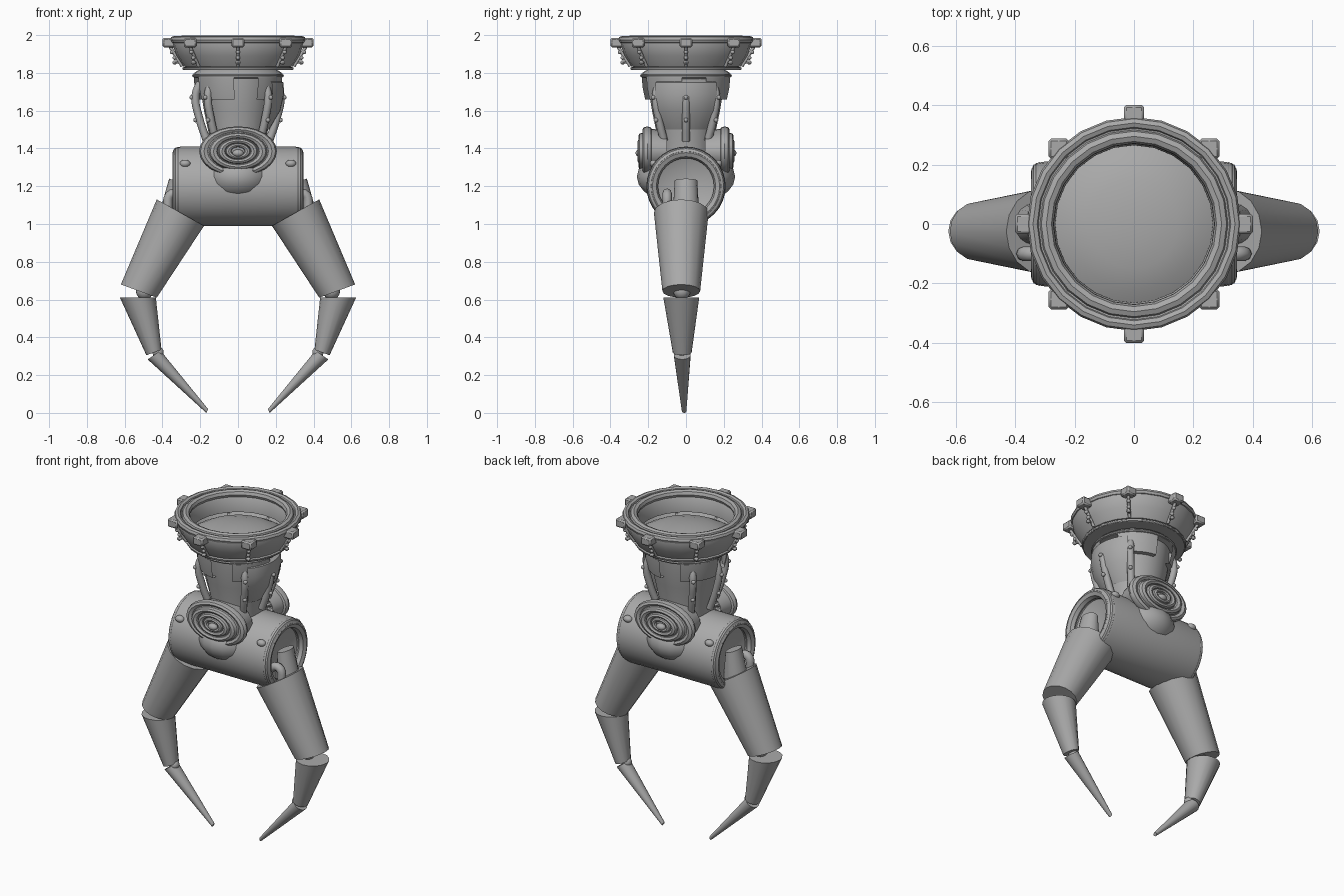
import bpy, bmesh, math
from mathutils import Vector, Matrix

if "Cube" in bpy.data.objects:
    bpy.data.objects.remove(bpy.data.objects["Cube"], do_unlink=True)

grey = bpy.data.materials.new("plain grey")
grey.use_nodes = True
grey.diffuse_color = (0.4, 0.4, 0.4, 1)
grey.node_tree.nodes["Principled BSDF"].inputs["Base Color"].default_value = (0.4, 0.4, 0.4, 1)


def finish(name, bm, angle=40):
    bmesh.ops.remove_doubles(bm, verts=bm.verts, dist=0.0005)
    bmesh.ops.recalc_face_normals(bm, faces=bm.faces)
    mesh = bpy.data.meshes.new(name)
    bm.to_mesh(mesh)
    bm.free()
    mesh.materials.append(grey)
    ob = bpy.data.objects.new(name, mesh)
    bpy.context.collection.objects.link(ob)
    bpy.ops.object.select_all(action='DESELECT')
    bpy.context.view_layer.objects.active = ob
    ob.select_set(True)
    bpy.ops.object.shade_smooth_by_angle(angle=math.radians(angle))
    return ob


def skin(name, rings, closed=True, caps=False, loop=False, angle=40):
    """Join successive rings of points with quads."""
    bm = bmesh.new()
    rows = [[bm.verts.new(p) for p in ring] for ring in rings]
    pairs = list(zip(rows, rows[1:])) + ([(rows[-1], rows[0])] if loop else [])
    for a, b in pairs:
        n = len(a)
        for i in range(n if closed else n - 1):
            j = (i + 1) % n
            bm.faces.new((a[i], a[j], b[j], b[i]))
    if caps:
        bm.faces.new(rows[0])
        bm.faces.new(rows[-1])
    return finish(name, bm, angle)


def lathe(name, profile, n=24, start=0, sweep=360, matrix=Matrix(), loop=False):
    """Turn a radius/height profile about the local z axis."""
    full = sweep == 360
    angles = [math.radians(start + sweep * i / n) for i in range(n if full else n + 1)]
    rings = [[matrix @ Vector((r * math.cos(a), r * math.sin(a), z)) for a in angles]
             for r, z in profile]
    return skin(name, rings, closed=full, loop=loop)


def torus(name, radius, tube, z=0, n=24, matrix=Matrix()):
    prof = [(radius + tube * math.cos(math.tau * i / 8), z + tube * math.sin(math.tau * i / 8))
            for i in range(8)]
    return lathe(name, prof, n, matrix=matrix, loop=True)


def ball(name, centre, scale):
    bm = bmesh.new()
    bmesh.ops.create_uvsphere(bm, u_segments=20, v_segments=12, radius=1,
                              matrix=Matrix.Translation(centre) @ Matrix.Diagonal((*scale, 1)))
    return finish(name, bm)


def box(name, centre, size):
    bm = bmesh.new()
    bmesh.ops.create_cube(bm, size=1, matrix=Matrix.Translation(centre) @ Matrix.Diagonal((*size, 1)))
    bmesh.ops.bevel(bm, geom=bm.edges[:], offset=0.008, segments=1, affect='EDGES')
    return finish(name, bm)


def tube(name, points, radius):
    curve = bpy.data.curves.new(name, 'CURVE')
    curve.dimensions = '3D'
    curve.bevel_depth = radius
    curve.bevel_resolution = 2
    curve.use_fill_caps = True
    curve.resolution_u = 6
    s = curve.splines.new('BEZIER')
    s.bezier_points.add(len(points) - 1)
    for bp, p in zip(s.bezier_points, points):
        bp.co = p
        bp.handle_left_type = bp.handle_right_type = 'AUTO'
    curve.materials.append(grey)
    bpy.context.collection.objects.link(bpy.data.objects.new(name, curve))


def polar(r, deg, z):
    a = math.radians(deg)
    return Vector((r * math.cos(a), r * math.sin(a), z))


# Collar: flared wall, rolled rims and inner dome
lathe("collar", [(0.26, 1.83), (0.29, 1.835), (0.325, 1.89), (0.35, 1.96), (0.345, 1.985),
                 (0.32, 1.98), (0.29, 1.975), (0.27, 1.95), (0.265, 1.87)])
torus("collar_outer_rim", 0.34, 0.02, 1.975)
torus("collar_inner_rim", 0.295, 0.024, 1.974)
lathe("collar_dome", [(0.268, 1.85), (0.22, 1.875), (0.15, 1.895), (0.07, 1.905), (0, 1.908)])
lathe("collar_base", [(0.0, 1.82), (0.29, 1.815), (0.295, 1.828), (0.26, 1.84)])
lathe("neck_flange", [(0.2, 1.82), (0.225, 1.805), (0.235, 1.795), (0.235, 1.775), (0.2, 1.77)])
torus("collar_lower_ring", 0.286, 0.008, 1.822)
torus("neck_ring", 0.235, 0.008, 1.785)

# Clamps and bolt strips around the collar
for k in range(8):
    deg = 45 * k
    across = k % 2
    c = polar(0.358 if across else 0.366, deg, 1.96)
    size = (0.068, 0.068, 0.05)
    box(f"clamp_{k}", c, size)
    tube(f"clamp_strap_{k}", [polar(0.36, deg, 1.94), polar(0.33, deg, 1.89), polar(0.295, deg, 1.835)], 0.009)
    for j, (r, z) in enumerate([(0.35, 1.91), (0.335, 1.88)]):
        ball(f"strap_bead_{k}_{j}", polar(r, deg, z), (0.011,) * 3)
    box(f"strap_bolt_{k}", polar(0.335, deg, 1.855), (0.026, 0.026, 0.022))
    tube(f"strap_pin_{k}", [polar(0.29, deg, 1.855), polar(0.33, deg, 1.855)], 0.006)

# Neck with overlapping panels and ribs
lathe("neck", [(0.205, 1.79), (0.2, 1.72), (0.18, 1.6), (0.155, 1.48), (0.145, 1.35)])
for k in range(4):
    lathe(f"neck_panel_{k}", [(0.2, 1.775), (0.235, 1.775), (0.23, 1.72), (0.217, 1.66), (0.185, 1.66)],
          n=6, start=90 * k + 27, sweep=58)
lathe("neck_bulge", [(0.2, 1.77), (0.24, 1.75), (0.245, 1.69), (0.225, 1.6), (0.165, 1.5)],
      n=8, start=-42, sweep=84)
for k, deg in enumerate((-45, -135, 0, 180, 45, 135)):
    tube(f"neck_rib_{k}", [polar(0.2, deg, 1.75), polar(0.225, deg, 1.68),
                           polar(0.205, deg, 1.56), polar(0.165, deg, 1.44)], 0.021)
    for j, (r, z) in enumerate([(0.245, 1.67), (0.225, 1.55)]):
        ball(f"rib_stud_{k}_{j}", polar(r, deg, z), (0.012,) * 3)

# Crosswise drum with rolled ends and recessed sockets
along_x = Matrix.Translation((0, 0, 1.2)) @ Matrix.Rotation(math.pi / 2, 4, 'Y')
half = [(0.0, 0.27), (0.1, 0.28), (0.15, 0.3), (0.165, 0.335), (0.185, 0.345), (0.205, 0.33), (0.21, 0.3)]
lathe("drum", half + [(r, -x) for r, x in reversed(half)], n=32, matrix=along_x)
for s in (-1, 1):
    torus(f"drum_rim_{s}", 0.178, 0.03, s * 0.317, n=32, matrix=along_x)
    for side in (-1, 1):
        ball(f"drum_stud_{s}_{side}", (s * 0.28, side * 0.17, 1.32), (0.028, 0.022, 0.02))

# Swollen hub and oval rosettes, front and back
ball("hub", (0, 0, 1.25), (0.205, 0.26, 0.15))
for side, label in ((-1, "front"), (1, "back")):
    oval = (Matrix.Translation((0, side * 0.2, 1.385)) @ Matrix.Diagonal((1, 1, 0.64, 1))
            @ Matrix.Rotation(-side * math.pi / 2, 4, 'X'))
    lathe(f"{label}_rosette_disc", [(0.17, -0.1), (0.19, 0.0), (0.15, 0.03), (0.0, 0.04)], matrix=oval)
    for j, (r, t, z) in enumerate([(0.18, 0.026, 0.005), (0.13, 0.024, 0.028),
                                   (0.085, 0.02, 0.036), (0.05, 0.016, 0.042)]):
        torus(f"{label}_rosette_ring_{j}", r, t, z, matrix=oval)
    ball(f"{label}_rosette_button", (0, side * 0.245, 1.375), (0.03, 0.022, 0.02))


def segment(name, s, outer0, inner0, outer1, inner1, r0, r1, y0, y1):
    """Tapered finger piece between two slanted end cuts."""
    rings = []
    for (o, i, r, y) in ((outer0, inner0, r0, y0), (outer1, inner1, r1, y1)):
        o, i = Vector((s * o[0], y, o[1])), Vector((s * i[0], y, i[1]))
        mid, arm = (o + i) / 2, (o - i) / 2
        rings.append([mid + arm * math.cos(a) + Vector((0, r * math.sin(a), 0))
                      for a in (math.tau * k / 16 for k in range(16))])
    skin(name, rings, caps=True)


# Mirrored three-part fingers with their hinges
for s, label in ((-1, "right"), (1, "left")):
    segment(f"{label}_upper_finger", s, (0.43, 1.13), (0.18, 0.99), (0.62, 0.68), (0.43, 0.61),
            0.145, 0.1, -0.025, -0.025)
    segment(f"{label}_middle_finger", s, (0.625, 0.61), (0.435, 0.612), (0.485, 0.305), (0.405, 0.335),
            0.095, 0.05, -0.025, -0.02)
    segment(f"{label}_finger_tip", s, (0.478, 0.283), (0.41, 0.33), (0.168, 0.0), (0.158, 0.02),
            0.045, 0.012, -0.02, -0.01)
    for j, (x, z) in enumerate([(0.52, 0.645), (0.448, 0.32)]):
        ball(f"{label}_knuckle_{j}", (s * (x - 0.025), -0.022, z), (0.045 - 0.015 * j,) * 3)
    segment(f"{label}_hinge_lug", s, (0.365, 1.24), (0.29, 1.22), (0.41, 1.08), (0.27, 1.02),
            0.06, 0.07, 0, 0)
    tube(f"{label}_hinge_hose", [(s * 0.28, -0.1, 1.13), (s * 0.35, -0.1, 1.16), (s * 0.375, -0.1, 1.07)], 0.025)
